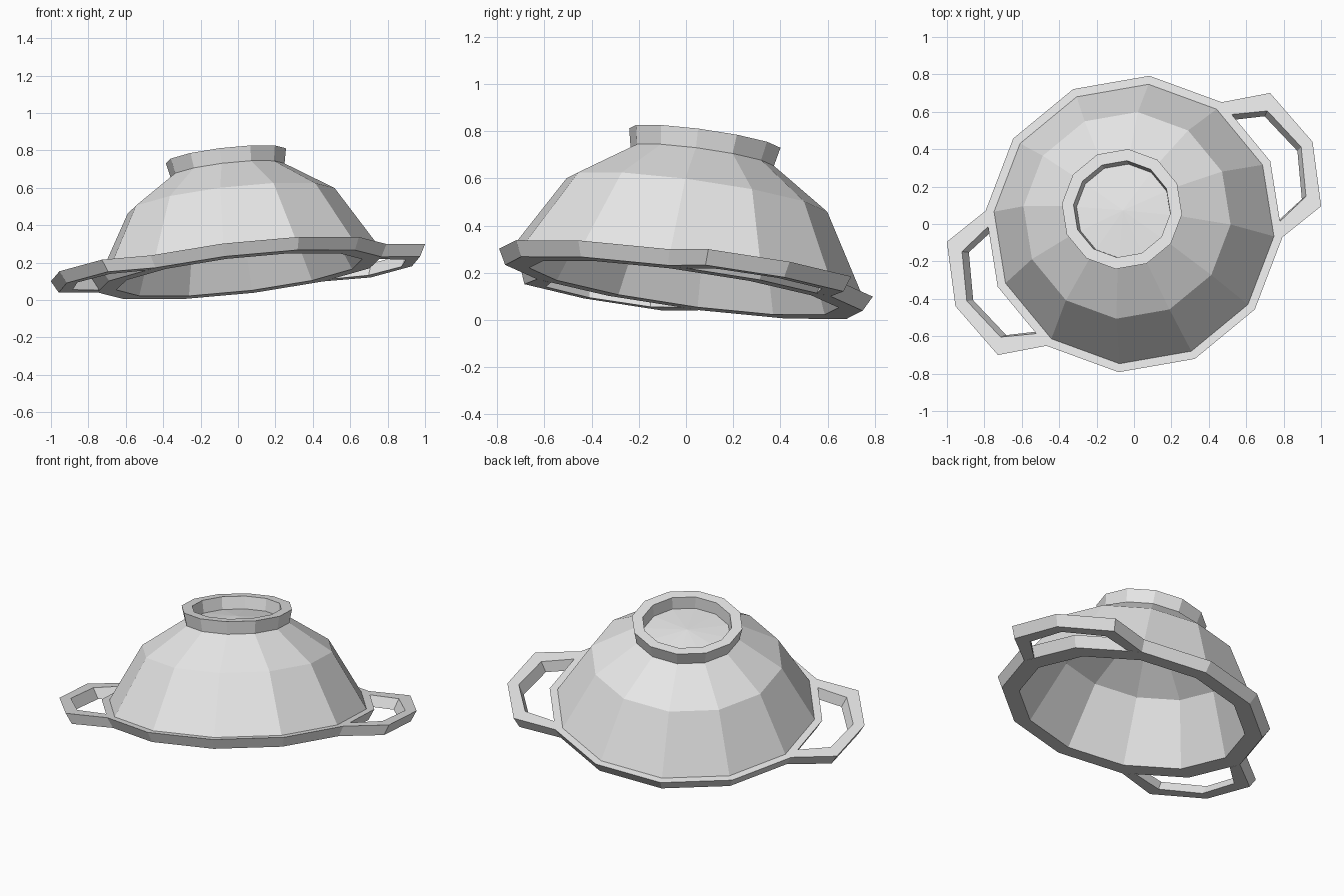
import bpy, bmesh
from math import cos, sin, radians
from mathutils import Matrix, Vector

old = bpy.data.objects.get("Cube")
if old:
    bpy.data.objects.remove(old, do_unlink=True)

SIDES = 12
PHASE = -5.5          # turn of the facets about the bowl axis, in degrees
DEPTH = 0.065         # height of the rim and handles
FLARE = 0.035         # how far their outer walls lean in at the bottom

# The overturned bowl leans on one side of its rim
axis = Vector((-0.113, 0.14, 1)).normalized()
tilt = Vector((0, 0, 1)).rotation_difference(axis).to_matrix().to_4x4()
PLACE = Matrix.Translation((0, 0, 0.2)) @ tilt

grey = bpy.data.materials.new("plain_grey")
grey.use_nodes = True
grey.diffuse_color = (0.8, 0.8, 0.8, 1)
grey.node_tree.nodes["Principled BSDF"].inputs["Base Color"].default_value = (0.8, 0.8, 0.8, 1)


def polar(r, degrees, z):
    a = radians(degrees)
    return Vector((r * cos(a), r * sin(a), z))


def finish(name, bm):
    bmesh.ops.remove_doubles(bm, verts=bm.verts[:], dist=1e-5)
    bmesh.ops.recalc_face_normals(bm, faces=bm.faces[:])
    bm.transform(PLACE)
    mesh = bpy.data.meshes.new(name)
    bm.to_mesh(mesh)
    bm.free()
    mesh.materials.append(grey)
    obj = bpy.data.objects.new(name, mesh)
    bpy.context.collection.objects.link(obj)


def bridge(bm, a, b, closed=True):
    """Join two sections of equal length with quads."""
    n = len(a)
    for i in range(n if closed else n - 1):
        j = (i + 1) % n
        bm.faces.new((a[i], a[j], b[j], b[i]))


def lathe(name, profile, closed):
    """Turn a profile of (radius, height) about the bowl axis."""
    bm = bmesh.new()
    rings = []
    for k in range(SIDES):
        turn = PHASE + 360 * k / SIDES
        rings.append([bm.verts.new(polar(max(r, 1e-7), turn, z)) for r, z in profile])
    for k in range(SIDES):
        bridge(bm, rings[k], rings[(k + 1) % SIDES], closed)
    bmesh.ops.remove_doubles(bm, verts=bm.verts[:], dist=1e-5)
    bmesh.ops.dissolve_degenerate(bm, edges=bm.edges[:], dist=1e-6)
    finish(name, bm)


# Bowl wall, outside from the base centre and back along the inside
lathe("bowl", [(0, 0.53), (0.308, 0.5), (0.56, 0.335), (0.757, 0),
               (0.665, -DEPTH), (0.5, 0.3), (0.28, 0.44), (0, 0.47)], False)

# Rim band around the mouth
lathe("rim", [(0.757, 0), (0.803, 0), (0.803 - FLARE, -DEPTH), (0.665, -DEPTH)], True)

# Foot ring on the base
lathe("foot_ring", [(0.262, 0.58), (0.325, 0.58), (0.308, 0.5), (0.252, 0.49)], True)


# Handle loops: outer radius and angle, inner radius and angle
HALF = [(0.803, 30, 0.784, 24), (1.01, 19.5, 0.935, 15.8)]
STATIONS = HALF + [(1.052, 0, 0.985, 0)] + [(ro, -ao, ri, -ai) for ro, ao, ri, ai in reversed(HALF)]


def handle(name, middle):
    bm = bmesh.new()
    sections = []
    for ro, ao, ri, ai in STATIONS:
        corners = (polar(ro, middle + ao, 0), polar(ri, middle + ai, 0),
                   polar(ri - 0.03, middle + ai, -DEPTH),
                   polar(ro - FLARE, middle + ao, -DEPTH))
        sections.append([bm.verts.new(c) for c in corners])
    for a, b in zip(sections, sections[1:]):
        bridge(bm, a, b)
    bm.faces.new(sections[0])
    bm.faces.new(sections[-1])
    finish(name, bm)


handle("left_handle", PHASE + 30)
handle("right_handle", PHASE + 210)
